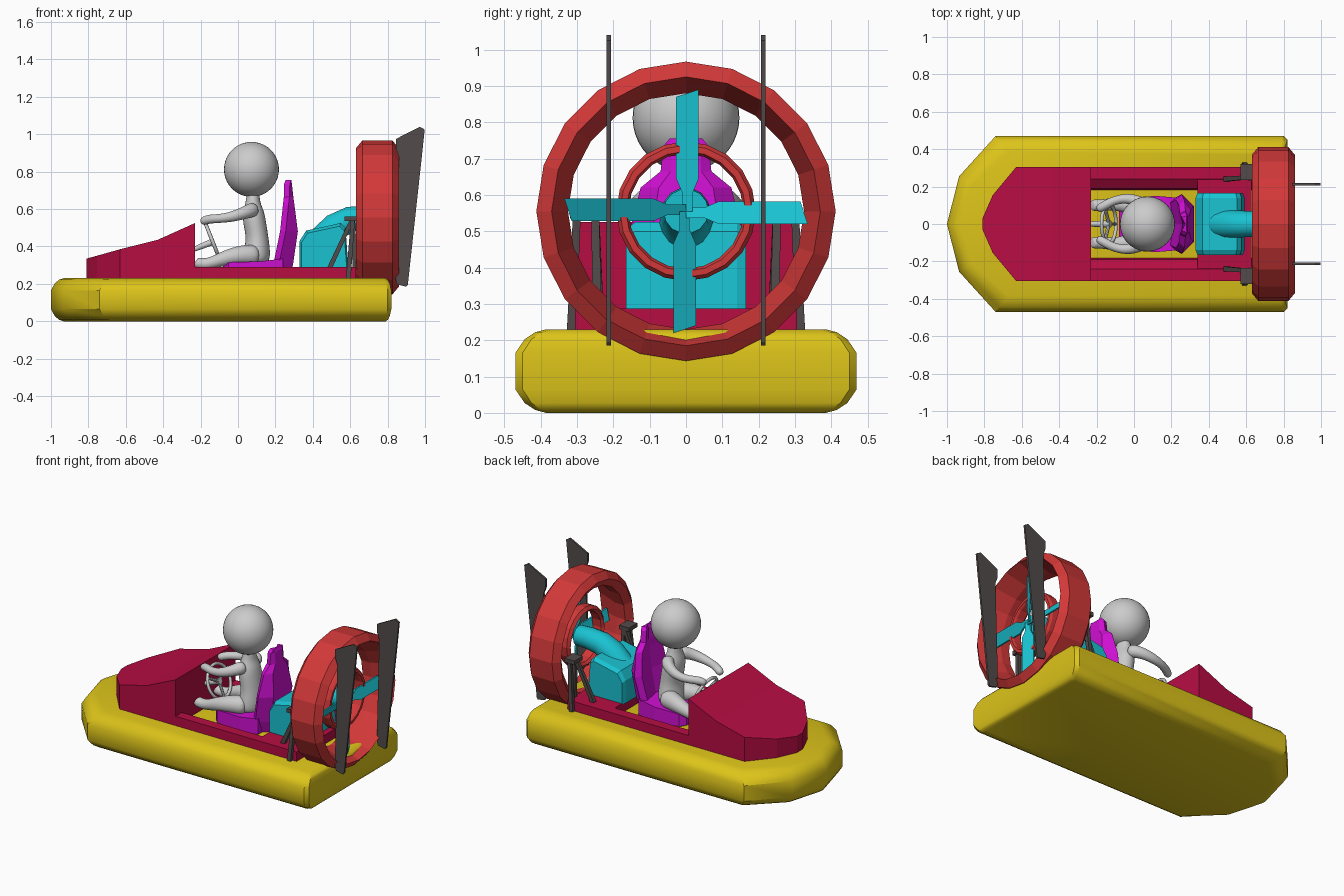
import bpy, bmesh
from math import sin, cos, pi, radians
from mathutils import Vector

if "Cube" in bpy.data.objects:
    bpy.data.objects.remove(bpy.data.objects["Cube"])

COLORS = {
    "yellow": (.72, .55, .01), "crimson": (.47, .004, .055), "red": (.65, .04, .04),
    "cyan": (.01, .54, .64), "magenta": (.62, .005, .64), "dark": (.085, .07, .07),
}
MATS = {}
for n, c in COLORS.items():
    MATS[n] = bpy.data.materials.new(n)
    MATS[n].diffuse_color = (*c, 1)


def finish(ob, color=None, angle=None):
    if color:
        ob.data.materials.append(MATS[color])
    if angle:
        bpy.ops.object.select_all(action='DESELECT')
        ob.select_set(True)
        bpy.context.view_layer.objects.active = ob
        bpy.ops.object.shade_smooth_by_angle(angle=radians(angle))
    return ob


def loft(name, rings, color=None, closed=False, angle=None):
    """Skin equal-length rings of points; cap the ends unless closed."""
    bm = bmesh.new()
    vs = [[bm.verts.new(p) for p in r] for r in rings]
    n = len(rings[0])
    for i in range(len(vs) if closed else len(vs) - 1):
        a, b = vs[i], vs[(i + 1) % len(vs)]
        for j in range(n):
            k = (j + 1) % n
            bm.faces.new((a[j], a[k], b[k], b[j]))
    if not closed:
        bm.faces.new(vs[0])
        bm.faces.new(vs[-1])
    bmesh.ops.recalc_face_normals(bm, faces=bm.faces)
    me = bpy.data.meshes.new(name)
    bm.to_mesh(me)
    bm.free()
    ob = bpy.data.objects.new(name, me)
    bpy.context.collection.objects.link(ob)
    return finish(ob, color, angle)


def box_ring_x(x, hy, z0, z1):
    return [(x, -hy, z0), (x, hy, z0), (x, hy, z1), (x, -hy, z1)]


def tube(name, pts, color=None, sides=10, sy=1, soft=False, angle=None):
    """Tube through (x, y, z, radius) points; sy widens it sideways."""
    ps = [Vector(p[:3]) for p in pts]
    rings = []
    for i, p in enumerate(ps):
        t = (ps[min(i + 1, len(ps) - 1)] - ps[max(i - 1, 0)]).normalized()
        a = t.cross(Vector((0, 1, 0))).normalized()
        b = a.cross(t)
        r = pts[i][3]
        rings.append([p + a * r * cos(w) + b * r * sy * sin(w)
                      for w in (2 * pi * (k + .5) / sides for k in range(sides))])
    ob = loft(name, rings, color, angle=180 if soft else angle)
    if soft:
        m = ob.modifiers.new("subdivide", 'SUBSURF')
        m.levels = m.render_levels = 2
    return ob


def hoop(name, section, n, zc, color):
    """Faceted ring about the x axis from an (x, radius) section."""
    loft(name, [[(x, r * sin(w), zc + r * cos(w)) for x, r in section]
                for w in (2 * pi * k / n for k in range(n))], color, closed=True)


# Inflatable skirt
half = [(-.935, .255), (-.74, .47), (.8, .47), (.82, .45)]
plan = [(-1, 0)] + half + [(x, -y) for x, y in reversed(half)]
levels = [(0, .085), (.008, .055), (.027, .026), (.065, 0),
          (.165, 0), (.203, .026), (.222, .055), (.23, .085)]
loft("skirt", [[(x + d * .8 if x < 0 else x - d * .35, y * (1 - d / .47), z)
                for x, y in plan] for z, d in levels], "yellow", angle=35)

# Hull: front cowl, side decks and rear deck
cowl = [(-.81, .03, .335), (-.755, .155, .35), (-.63, .305, .385),
        (-.43, .305, .435), (-.23, .305, .525)]
loft("cowl", [box_ring_x(x, hy, .22, z) for x, hy, z in cowl], "crimson")
deck = [(.305, .22), (.305, .29), (.24, .29), (.19, .255), (.18, .22)]
for s, side in ((1, "left"), (-1, "right")):
    loft("side_deck_" + side, [[(x, s * y, z) for y, z in deck] for x in (-.23, .63)], "crimson")
loft("rear_deck", [box_ring_x(x, .302, .22, .288) for x in (.34, .628)], "crimson")

# Seat
back = [(.235, .19, .28, .11), (.31, .19, .295, .14), (.48, .225, .32, .16),
        (.62, .24, .302, .125), (.665, .245, .296, .07), (.735, .247, .288, .062),
        (.755, .255, .28, .045)]
loft("seat_back", [[(a, -h * .8, z), (a + .02, 0, z), (a, h * .8, z), (a + .03, h, z),
                    (b, h * .6, z), (b, -h * .6, z), (a + .03, -h, z)]
                   for z, a, b, h in back], "magenta")
loft("seat_cushion", [box_ring_x(-.08, .11, .24, .295), box_ring_x(-.05, .14, .235, .315),
                      box_ring_x(.12, .15, .235, .32), box_ring_x(.24, .14, .235, .335)], "magenta")

# Engine block and drive housing
side = [(.33, .285), (.33, .43), (.365, .485), (.55, .525), (.575, .5), (.59, .285)]
loft("engine_block", [[(.46 + (x - .46) * k, y, .285 + (z - .285) * k) for x, z in side]
                      for y, k in ((-.165, .93), (-.14, 1), (.14, 1), (.165, .93))], "cyan")
tube("drive_housing", [(.44, 0, .43, .075), (.52, 0, .505, .075), (.6, 0, .545, .07),
                       (.68, 0, .555, .066), (.76, 0, .555, .062)],
     "cyan", sides=14, angle=40)

# Fan duct, inner ring and blades
ZC = .555
hoop("fan_duct", [(.63, .37), (.665, .412), (.825, .412), (.86, .37), (.72, .325), (.66, .325)],
     20, ZC, "red")
hoop("inner_ring", [(.7, .172), (.715, .192), (.765, .192), (.78, .182), (.78, .165), (.765, .158),
                    (.715, .158)], 20, ZC, "red")
for i in range(4):
    c, s = cos(i * pi / 2), sin(i * pi / 2)
    rings = []
    for r, w, tip in ((0, .014, 0), (.05, .014, 0), (.09, .031, 0), (.325, .031, .01)):
        ring = []
        for e, t in ((-1, -1), (1, -1), (1, 1), (-1, 1)):
            u, v = e * w + .004, r + e * tip
            ring.append((.785 + e * w * .5 + t * .005, u * c + v * s, ZC + v * c - u * s))
        rings.append(ring)
    loft(f"fan_blade_{i + 1}", rings, "cyan")

# Rudders and duct struts on both sides
rudder = [(.845, .975), (.972, 1.04), (.998, 1.025), (.985, .9), (.908, .195), (.9, .185),
          (.85, .197), (.842, .23), (.86, .88), (.845, .92)]
for s, side in ((1, "left"), (-1, "right")):
    y0 = s * .213
    loft("rudder_" + side, [[(x, y0 + d, z) for x, z in rudder] for d in (-.006, .006)], "dark")
    feet = [("outer", .59, .315, .23), ("inner", .49, .24, .285), ("rear", .625, .245, .28)]
    for n, x, y, z in feet:
        tube(f"strut_{n}_{side}", [(x, s * y, z, .018), (.615, s * (.3 if n == "outer" else .25),
                                                        .555, .015)], "dark", sides=4)
    loft("strut_bracket_" + side, [[(.57, s * .235, z), (.64, s * .235, z), (.64, s * .32, z),
                                    (.57, s * .32, z)] for z in (.535, .56)], "dark")

# Steering wheel and column
wc, v = Vector((-.135, 0, .425)), Vector((.37, 0, -.93))
n = Vector((-.93, 0, -.37))
bpy.ops.mesh.primitive_torus_add(location=wc, rotation=n.to_track_quat('Z', 'Y').to_euler(),
                                 major_radius=.105, minor_radius=.01,
                                 major_segments=28, minor_segments=8)
wheel = bpy.context.object
wheel.name = "steering_wheel"
finish(wheel, angle=180)
for i in range(3):
    w = radians(90 + 120 * i)
    e = wc + Vector((0, cos(w), 0)) * .104 + v * sin(w) * .104
    tube(f"wheel_spoke_{i + 1}", [(*wc, .011), (*e, .008)], sides=8, angle=40)
tube("steering_column", [(*(wc - n * .01), .02), (*(wc + n * .02), .018),
                         (*(wc + n * .12), .013)], sides=10, angle=40)

# Driver figure
bpy.ops.mesh.primitive_uv_sphere_add(segments=40, ring_count=20, radius=.147, location=(.072, 0, .812))
head = bpy.context.object
head.name = "driver_head"
finish(head, angle=180)
tube("driver_torso", [(.095, 0, .3, .07), (.1, 0, .36, .08), (.105, 0, .44, .062),
                      (.09, 0, .52, .065), (.08, 0, .59, .062), (.08, 0, .635, .038),
                      (.08, 0, .72, .035)], sy=1.35, soft=True)
for s, side in ((1, "left"), (-1, "right")):
    tube("driver_arm_" + side, [(.09, s * .05, .6, .045), (.06, s * .105, .59, .038),
                                (-.02, s * .14, .56, .03), (-.1, s * .13, .548, .024),
                                (-.155, s * .1, .548, .026), (-.2, s * .075, .53, .024)], soft=True)
    tube("driver_leg_" + side, [(.11, s * .055, .35, .065), (.04, s * .08, .355, .06),
                                (-.05, s * .11, .345, .046), (-.13, s * .105, .315, .034),
                                (-.175, s * .1, .305, .032), (-.215, s * .1, .31, .034),
                                (-.228, s * .1, .32, .025)], soft=True)

for m in bpy.data.materials:
    if m.users and not m.is_grease_pencil:
        m.use_nodes = True
        m.node_tree.nodes["Principled BSDF"].inputs["Base Color"].default_value = m.diffuse_color
